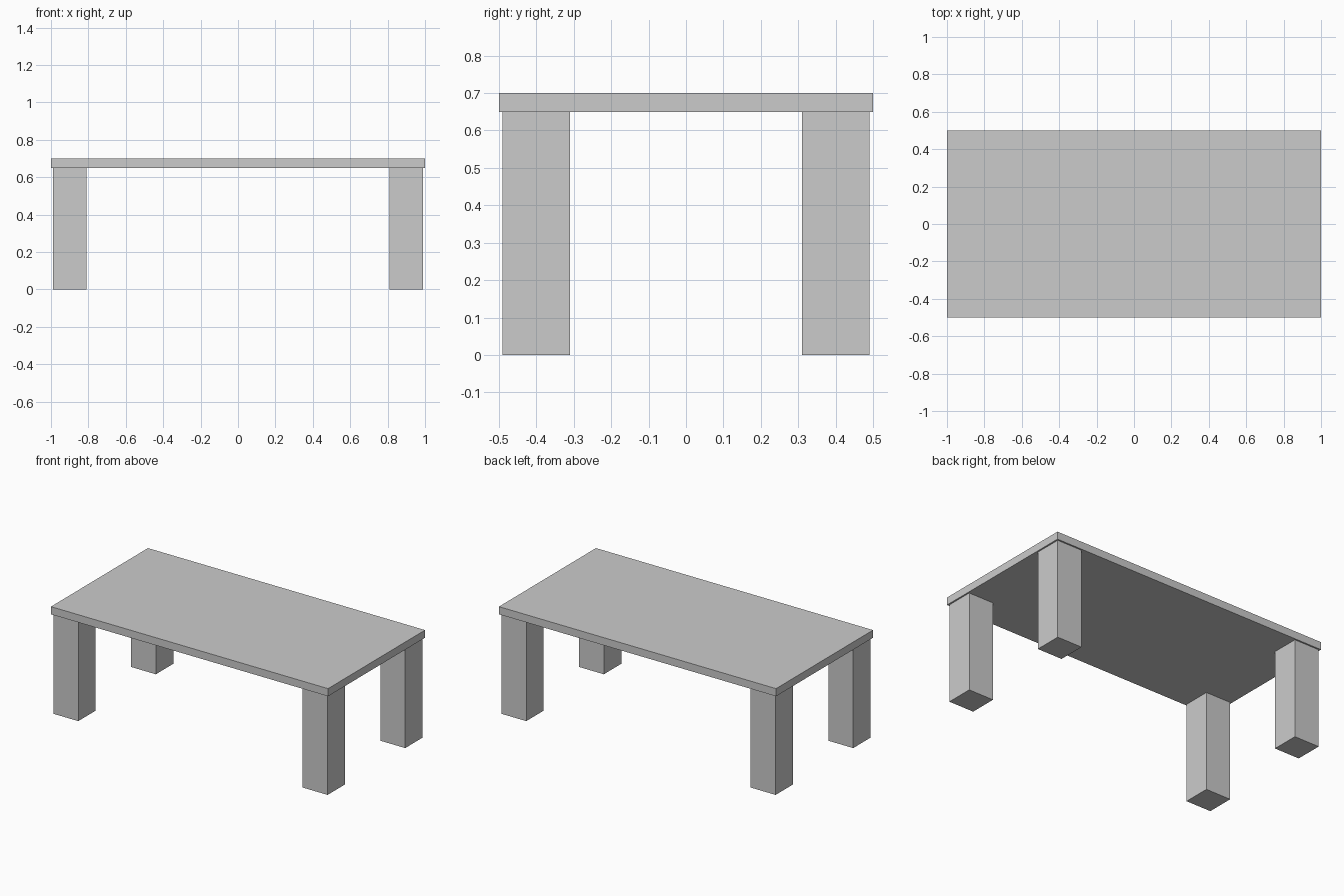
import bpy

cube = bpy.data.objects.get("Cube")
if cube:
    bpy.data.objects.remove(cube, do_unlink=True)

LENGTH, DEPTH, HEIGHT = 2.0, 1.0, 0.7
TOP_THICKNESS = 0.05
LEG_WIDTH = 0.18
LEG_INSET = 0.01
LEG_HEIGHT = HEIGHT - TOP_THICKNESS

# Single light grey finish
grey = bpy.data.materials.new("light_grey")
grey.use_nodes = True
color = (0.6, 0.6, 0.6, 1)
grey.diffuse_color = color
grey.node_tree.nodes["Principled BSDF"].inputs["Base Color"].default_value = color


def box(name, center, size):
    bpy.ops.mesh.primitive_cube_add(size=1, location=center)
    obj = bpy.context.object
    obj.name = name
    obj.scale = size
    bpy.ops.object.transform_apply(location=False, rotation=False, scale=True)
    obj.data.materials.append(grey)
    return obj


# Table top
box("table_top", (0, 0, HEIGHT - TOP_THICKNESS / 2), (LENGTH, DEPTH, TOP_THICKNESS))

# Four square legs, just inside the corners
leg_x = LENGTH / 2 - LEG_INSET - LEG_WIDTH / 2
leg_y = DEPTH / 2 - LEG_INSET - LEG_WIDTH / 2
for side, sx in (("left", 1), ("right", -1)):
    for end, sy in (("front", -1), ("back", 1)):
        box(f"{end}_{side}_leg", (sx * leg_x, sy * leg_y, LEG_HEIGHT / 2),
            (LEG_WIDTH, LEG_WIDTH, LEG_HEIGHT))
